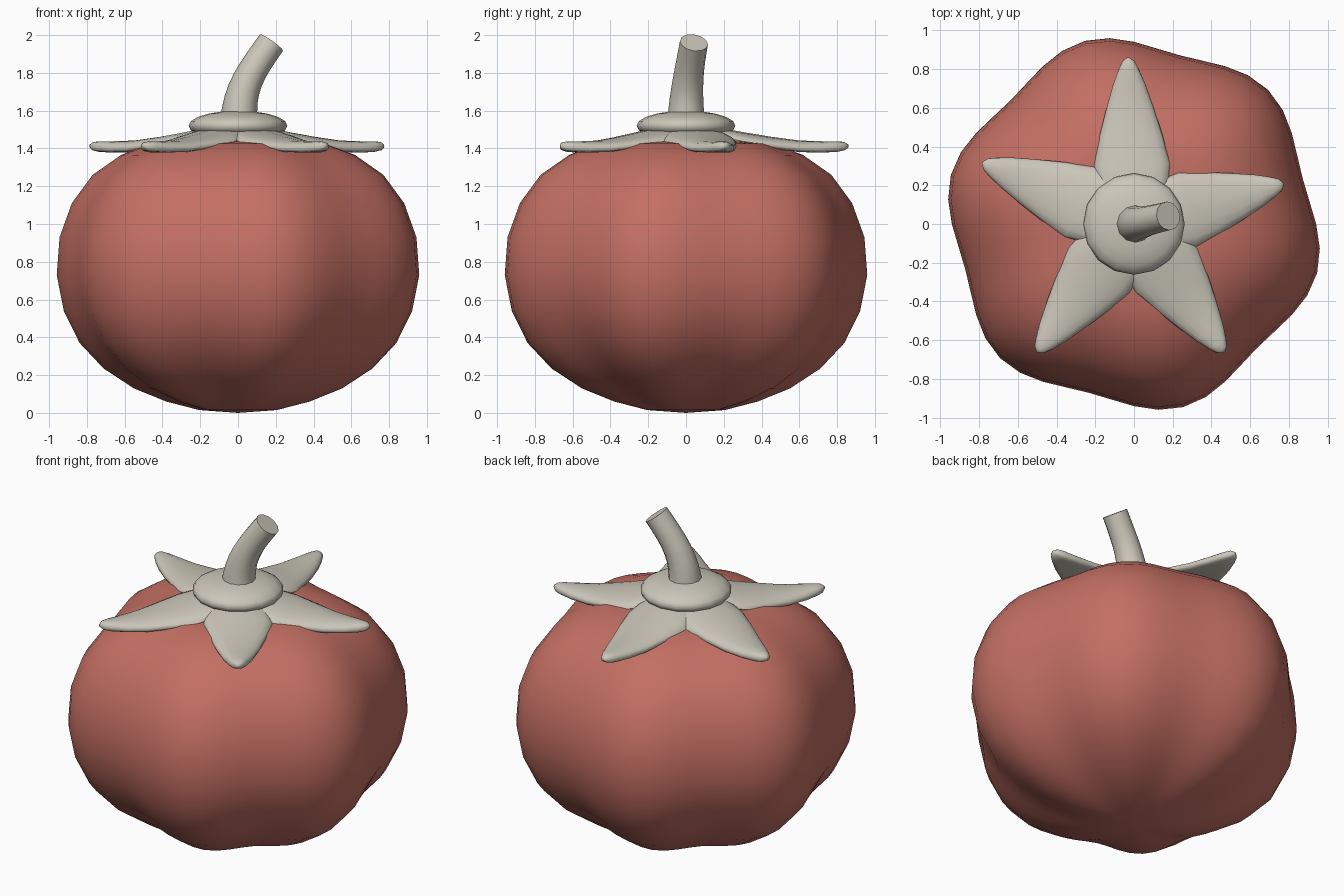
import bpy
import bmesh
from math import sin, cos, pi, radians, copysign
from mathutils import Vector, Matrix

cube = bpy.data.objects.get("Cube")
if cube:
    bpy.data.objects.remove(cube, do_unlink=True)


def material(name, rgb):
    mat = bpy.data.materials.new(name)
    mat.use_nodes = True
    mat.diffuse_color = (*rgb, 1)
    mat.node_tree.nodes["Principled BSDF"].inputs["Base Color"].default_value = (*rgb, 1)
    return mat


red = material("tomato_red", (0.55, 0.16, 0.125))
grey = material("pale_stone_grey", (0.60, 0.57, 0.49))


def finish(obj, mat, angle):
    obj.data.materials.append(mat)
    bpy.ops.object.select_all(action='DESELECT')
    obj.select_set(True)
    bpy.context.view_layer.objects.active = obj
    bpy.ops.object.shade_smooth_by_angle(angle=radians(angle))
    return obj


def loft(name, rings, mat, angle=60):
    """Skin a list of equal closed rings and cap both ends."""
    bm = bmesh.new()
    loops = [[bm.verts.new(p) for p in ring] for ring in rings]
    n = len(loops[0])
    for a, b in zip(loops, loops[1:]):
        for i in range(n):
            j = (i + 1) % n
            bm.faces.new((a[i], a[j], b[j], b[i]))
    bm.faces.new(loops[0][::-1])
    bm.faces.new(loops[-1])
    bmesh.ops.remove_doubles(bm, verts=bm.verts, dist=0.0005)
    bmesh.ops.recalc_face_normals(bm, faces=bm.faces)
    mesh = bpy.data.meshes.new(name)
    bm.to_mesh(mesh)
    bm.free()
    obj = bpy.data.objects.new(name, mesh)
    bpy.context.collection.objects.link(obj)
    return finish(obj, mat, angle)


# Fruit: a turned profile with six lobes, creased more deeply below
profile = [(0, 0), (.2, .015), (.37, .06), (.54, .13), (.7, .235), (.83, .37),
           (.92, .54), (.96, .73), (.945, .93), (.88, 1.11), (.77, 1.26),
           (.62, 1.365), (.46, 1.425), (.3, 1.44), (.12, 1.41), (0, 1.4)]
SEGMENTS = 48
body_rings = []
for r, z in profile:
    depth = 0.04 + 0.04 * max(0, 1 - z / 0.6)
    ring = []
    for i in range(SEGMENTS):
        a = 2 * pi * i / SEGMENTS
        s = r * (0.98 + depth * cos(6 * (a - pi / 4)))
        ring.append(Vector((s * cos(a), s * sin(a), z)))
    body_rings.append(ring)
loft("fruit_body", body_rings, red, 180)

# Sepals: (distance out, half width, middle height, half thickness)
sections = [(.04, .10, 1.49, .03), (.2, .185, 1.475, .03), (.31, .195, 1.455, .03),
            (.45, .165, 1.432, .03), (.6, .122, 1.412, .03), (.72, .084, 1.408, .03),
            (.8, .052, 1.41, .028), (.84, .032, 1.412, .022), (.86, .006, 1.413, .008)]


def rounded(v):
    return copysign(abs(v) ** 0.75, v)


for k, (angle, length) in enumerate([(92, .86), (15, .80), (-55, .81), (233, .83), (158, .845)]):
    turn = Matrix.Rotation(radians(angle), 3, 'Z')
    rings = []
    for d, w, z, h in sections:
        ring = []
        for i in range(16):
            a = 2 * pi * i / 16
            u = rounded(cos(a))
            droop = 0.1 * w * u * u
            ring.append(turn @ Vector((d * length / 0.86, w * u, z + h * rounded(sin(a)) - droop)))
        rings.append(ring)
    loft(f"sepal_{k + 1}", rings, grey, 70)

# Domed cap where the sepals meet
bpy.ops.mesh.primitive_uv_sphere_add(segments=16, ring_count=10, radius=1, location=(0, 0, 1.52))
cap = bpy.context.object
cap.name = "calyx_cap"
cap.scale = (.262, .262, .08)
bpy.ops.object.transform_apply(location=True, scale=True)
finish(cap, grey, 180)

# Stem: round tube swept along a bent path, flat at the cut end
p0, p1, p2, p3 = [Vector(p) for p in
                  [(.005, 0, 1.54), (.005, 0, 1.72), (.07, .015, 1.81), (.177, .042, 1.96)]]
stem_rings = []
for k in range(9):
    t = k / 8
    s = 1 - t
    centre = s**3 * p0 + 3 * s * s * t * p1 + 3 * s * t * t * p2 + t**3 * p3
    along = (s * s * (p1 - p0) + 2 * s * t * (p2 - p1) + t * t * (p3 - p2)).normalized()
    side = Vector((0, 1, 0)).cross(along).normalized()
    up = along.cross(side)
    radius = 0.075 + 0.025 * s * s
    stem_rings.append([centre + radius * (cos(a) * side + sin(a) * up)
                       for a in (2 * pi * i / 12 for i in range(12))])
loft("stem", stem_rings, grey, 50)
